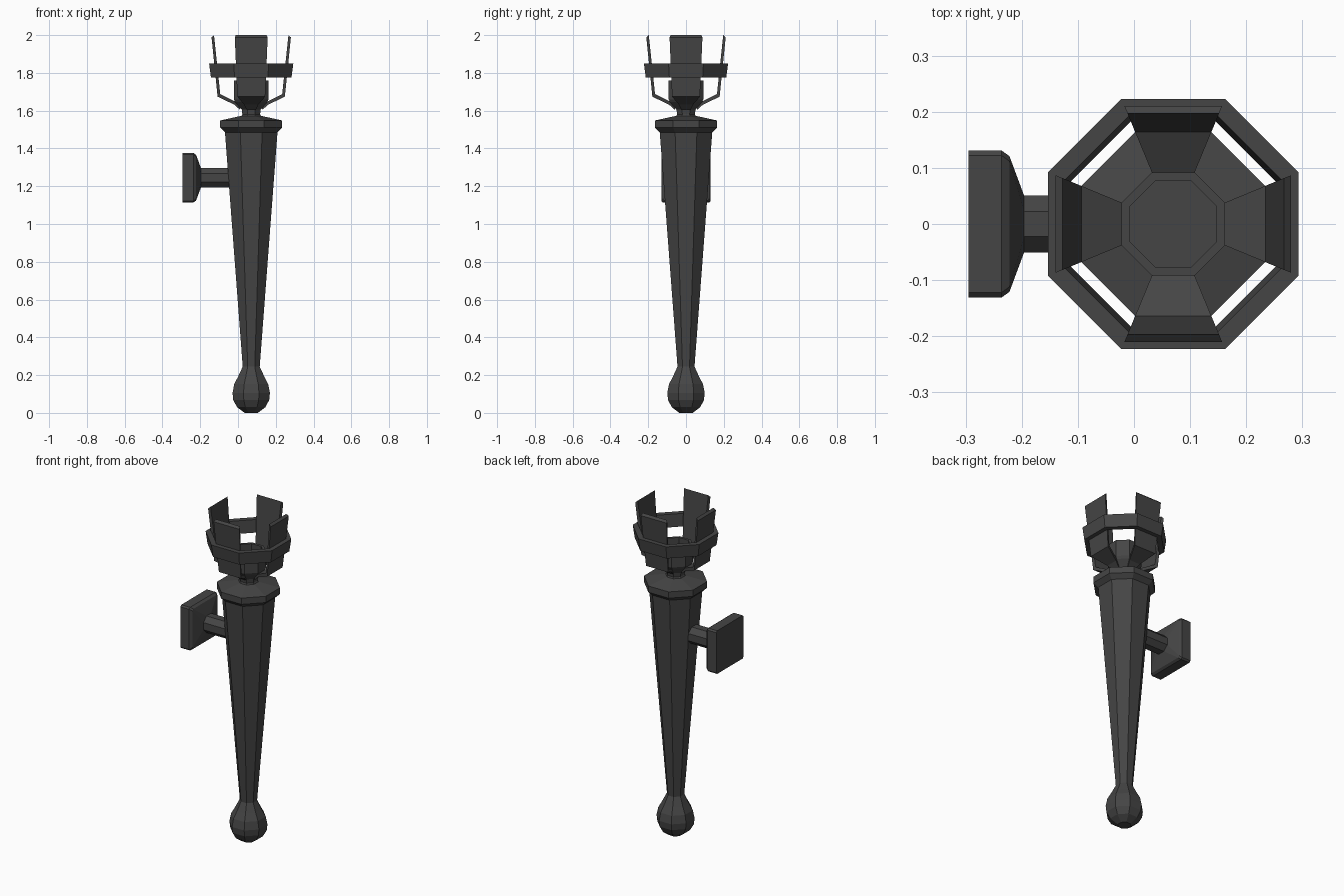
import bpy, bmesh
from math import pi, cos, sin

if "Cube" in bpy.data.objects:
    bpy.data.objects.remove(bpy.data.objects["Cube"])

AXIS_X = 0.07          # torch axis
SIDES = 8
STEP = 2 * pi / SIDES

iron = bpy.data.materials.new("dark_iron")
iron.diffuse_color = (0.06, 0.06, 0.06, 1)
iron.use_nodes = True
iron.node_tree.nodes["Principled BSDF"].inputs["Base Color"].default_value = iron.diffuse_color


def finish(name, bm):
    bmesh.ops.remove_doubles(bm, verts=bm.verts, dist=1e-5)
    bmesh.ops.recalc_face_normals(bm, faces=bm.faces)
    mesh = bpy.data.meshes.new(name)
    bm.to_mesh(mesh)
    bm.free()
    mesh.materials.append(iron)
    obj = bpy.data.objects.new(name, mesh)
    bpy.context.collection.objects.link(obj)
    return obj


def on_axis(r, z, k):
    # r is the distance to the flat of the octagon, corner k
    a = (k - 0.5) * STEP
    c = r / cos(STEP / 2)
    return (AXIS_X + c * cos(a), c * sin(a), z)


def loft(name, rings, closed=False):
    bm = bmesh.new()
    rows = [[bm.verts.new(p) for p in ring] for ring in rings]
    n = len(rows[0])
    pairs = list(zip(rows, rows[1:]))
    if closed:
        pairs.append((rows[-1], rows[0]))
    for a, b in pairs:
        for i in range(n):
            j = (i + 1) % n
            bm.faces.new((a[i], a[j], b[j], b[i]))
    if not closed:
        bm.faces.new(rows[0])
        bm.faces.new(rows[-1])
    return finish(name, bm)


def lathe(name, profile, closed=False):
    return loft(name, [[on_axis(r, z, k) for k in range(SIDES)] for r, z in profile], closed)


# Handle with ball end and collar
lathe("handle", [(0.035, 0.0), (0.075, 0.03), (0.095, 0.068), (0.099, 0.105),
                 (0.09, 0.152), (0.068, 0.195), (0.045, 0.245), (0.139, 1.485),
                 (0.164, 1.51), (0.164, 1.548), (0.055, 1.572)])

# Neck and inner cup
lathe("cup", [(0.055, 1.565), (0.047, 1.58), (0.05, 1.605), (0.085, 1.645), (0.092, 1.66),
              (0.092, 1.76), (0.077, 1.76), (0.077, 1.675)])

# Band around the claws
lathe("band", [(0.213, 1.775), (0.223, 1.85), (0.192, 1.85), (0.183, 1.775)], closed=True)

# Four bent claws, each one facet of the octagon
claw = [(0.06, 1.605), (0.09, 1.632), (0.178, 1.674), (0.21, 1.988),
        (0.197, 2.0), (0.164, 1.688), (0.085, 1.648), (0.055, 1.62)]
for k, side in enumerate(("right", "back", "left", "front")):
    loft("claw_" + side, [[on_axis(r, z, 2 * k + e) for r, z in claw] for e in (0, 1)])


# Wall plate flowing into the octagonal arm
def section(x, half, cut):
    h, c = half, half - cut
    return [(x, y, 1.245 + z) for y, z in
            ((h, -c), (h, c), (c, h), (-c, h), (-h, c), (-h, -c), (-c, -h), (c, -h))]


loft("wall_mount", [section(-0.295, 0.131, 0.009), section(-0.236, 0.131, 0.009),
                    section(-0.222, 0.121, 0.009), section(-0.196, 0.051, 0.029),
                    section(0.0, 0.051, 0.029)])
